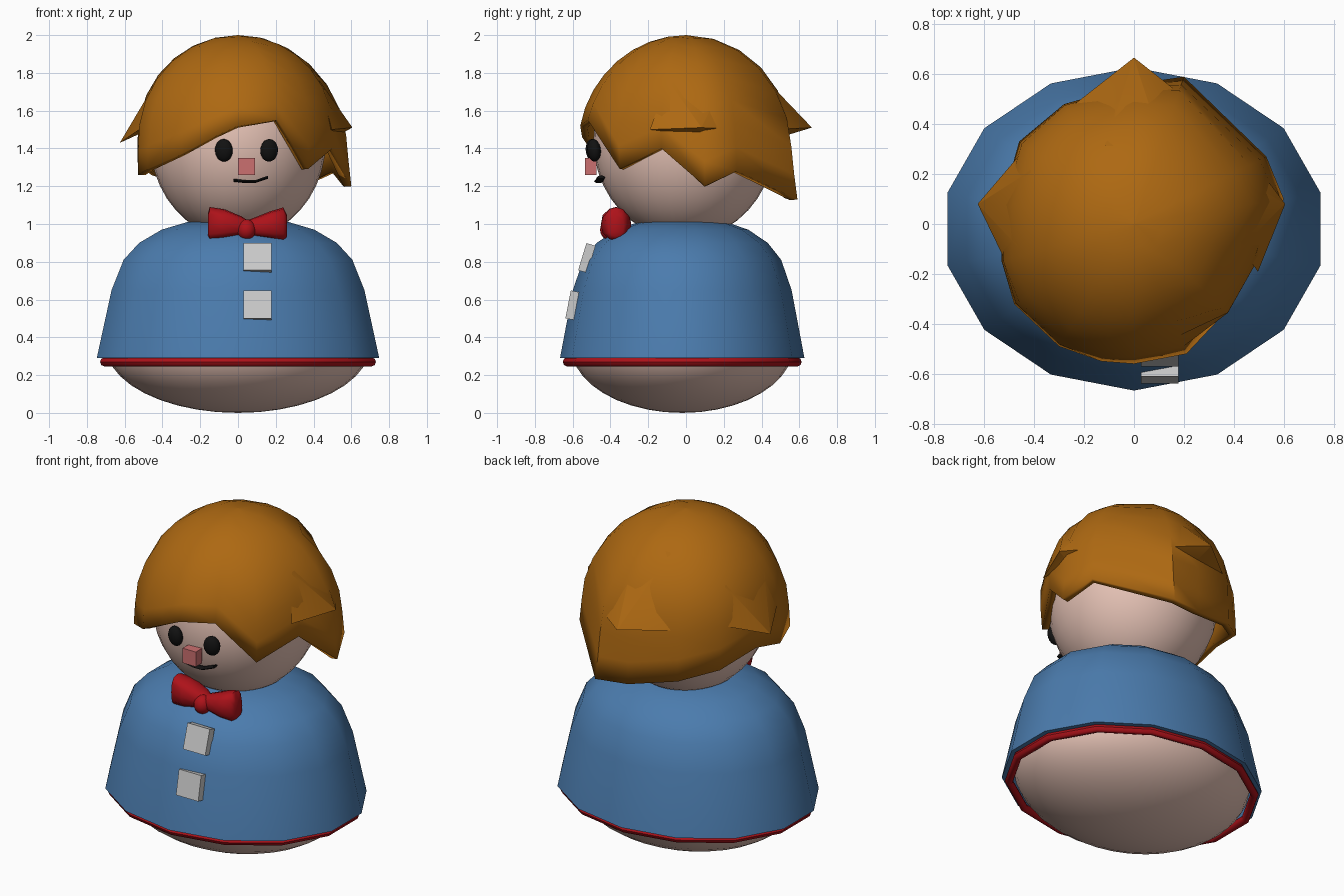
import bpy, bmesh, math
from math import sin, cos, pi, radians
from mathutils import Vector

if "Cube" in bpy.data.objects:
    bpy.data.objects.remove(bpy.data.objects["Cube"])


def mat(name, r, g, b):
    m = bpy.data.materials.new(name)
    m.diffuse_color = (r, g, b, 1)
    m.use_nodes = True
    m.node_tree.nodes["Principled BSDF"].inputs["Base Color"].default_value = m.diffuse_color
    return m


SKIN = mat("skin", .8, .55, .47)
BLUE = mat("blue", .07, .2, .42)
RED = mat("red", .42, .006, .01)
BROWN = mat("brown", .42, .14, .006)
BLACK = mat("black", .006, .006, .006)
PINK = mat("pink", .6, .16, .16)


def finish(ob, name, m=None, angle=None):
    ob.name = name
    if m:
        ob.data.materials.append(m)
    if angle:
        bpy.ops.object.select_all(action='DESELECT')
        ob.select_set(True)
        bpy.context.view_layer.objects.active = ob
        bpy.ops.object.shade_smooth_by_angle(angle=radians(angle))
    return ob


def loft(name, rings, m, angle=None, cap_start=False, cap_end=False):
    """Skin consecutive closed rings of points."""
    bm = bmesh.new()
    vs = [[bm.verts.new(p) for p in r] for r in rings]
    n = len(vs[0])
    for a, b in zip(vs, vs[1:]):
        for i in range(n):
            j = (i + 1) % n
            bm.faces.new((a[i], a[j], b[j], b[i]))
    if cap_start:
        bm.faces.new(vs[0][::-1])
    if cap_end:
        bm.faces.new(vs[-1])
    bmesh.ops.recalc_face_normals(bm, faces=bm.faces)
    me = bpy.data.meshes.new(name)
    bm.to_mesh(me)
    bm.free()
    ob = bpy.data.objects.new(name, me)
    bpy.context.collection.objects.link(ob)
    return finish(ob, name, m, angle)


def ellipsoid(name, loc, scale, m, seg=32, rings=20):
    bpy.ops.mesh.primitive_uv_sphere_add(segments=seg, ring_count=rings, radius=1, location=loc)
    ob = bpy.context.object
    ob.scale = scale
    return finish(ob, name, m, 60)


def box(name, loc, size, tilt=0, m=None):
    bpy.ops.mesh.primitive_cube_add(size=1, location=loc, rotation=(radians(tilt), 0, 0))
    ob = bpy.context.object
    ob.scale = size
    return finish(ob, name, m)


# body and head
ellipsoid("body", (0, -.02, .355), (.7, .59, .355), SKIN)
ellipsoid("head", (0, -.01, 1.44), (.465, .48, .52), SKIN)


def oval(f, z, n=14):
    return [(.767 * f * sin(2 * pi * i / n), -.02 + .647 * f * cos(2 * pi * i / n), z)
            for i in range(n)]


# shirt with the red hem under it
shirt = [(.29, .93), (.29, 1), (.65, .895), (.81, .81), (.9, .7), (.97, .54), (1.01, .36), (1.01, .2)]
loft("shirt", [oval(f, z) for z, f in shirt], BLUE, 50, cap_end=True)
hem = [(.27 + .024 * sin(a * pi / 4), .945 + .032 * cos(a * pi / 4)) for a in range(9)]
loft("hem", [oval(f, z) for z, f in hem], RED, 60)

# buttons
box("button_upper", (.103, -.525, .82), (.15, .05, .15), -17)
box("button_lower", (.103, -.602, .57), (.15, .045, .15), -11)

# face
for side in (-1, 1):
    eye = ellipsoid("eye", (.045 + side * .12, -.495 + .008 * (side + 1) / 2, 1.39),
                    (.048, .035, .06), BLACK, 16, 12)
    eye.rotation_euler = (radians(6), 0, radians(side * 14))
box("nose", (.045, -.505, 1.305), (.09, .06, .09), 0, PINK)
path = [(-.025, -.46, 1.232), (.03, -.465, 1.225), (.09, -.462, 1.224), (.16, -.45, 1.248)]
rings = [[(x, y + .022 * cos(a * pi / 3), z + .009 * sin(a * pi / 3)) for a in range(6)]
         for x, y, z in path]
loft("mouth", rings, BLACK, 60, True, True)

# bow tie: wings lofted along x, knot in the middle
bow = [(-.16, .055, .995, .04), (-.15, .09, 1.0, .06), (-.07, .077, 1.0, .08), (.02, .05, .99, .06),
       (.05, .04, .98, .045), (.09, .05, .985, .06), (.17, .072, .995, .08),
       (.24, .088, 1.0, .06), (.26, .055, .99, .04)]
rings = []
for x, h, zc, d in bow:
    ring = []
    for k in range(12):
        c, s = cos(k * pi / 6), sin(k * pi / 6)
        ring.append((x, -.37 + d * math.copysign(abs(c) ** .75, c),
                     zc + h * math.copysign(abs(s) ** .75, s)))
    rings.append(ring)
loft("bow_tie", rings, RED, 60, True, True)
ellipsoid("bow_knot", (.045, -.405, .97), (.05, .05, .055), RED, 16, 10)

# hair cap: meridians run from the crown to a jagged lower edge
edge = [(0, -.56, 1.52), (.21, -.52, 1.55), (.37, -.35, 1.29), (.5, -.13, 1.4), (.6, .1, 1.2),
        (.53, .27, 1.28), (.2, .59, 1.13), (0, .56, 1.14), (-.28, .48, 1.2), (-.46, .33, 1.26),
        (-.53, .08, 1.32), (-.53, -.15, 1.26), (-.48, -.32, 1.29), (-.3, -.49, 1.37),
        (-.13, -.55, 1.46)]
ZC, RZ, R = 1.45, .55, .545
levels = 8
rings = []
for k in range(1, levels + 1):
    t = k / levels
    ring = []
    for x, y, z in edge:
        end = math.acos((z - ZC) / RZ)
        grow = math.hypot(x, y) / sin(min(end, pi / 2))
        th = t * end
        r = sin(min(th, pi / 2)) * (R + (grow - R) * t ** 2)
        a = math.atan2(y, x)
        ring.append((r * cos(a), r * sin(a), ZC + RZ * cos(th)))
    rings.append(ring)
crown = [(x * .01, y * .01, 2) for x, y, z in rings[0]]
hair = loft("hair", [crown] + rings, BROWN, 40, cap_start=True)
sol = hair.modifiers.new("thickness", 'SOLIDIFY')
sol.thickness = .04
sol.offset = -1


def on_cap(az, z):
    r = R * math.sqrt(max(0, 1 - ((z - ZC) / RZ) ** 2)) * .98
    return Vector((r * cos(az), r * sin(az), z))


# loose pointed locks standing off the cap
def lock(name, tip, top_z, low_z, spread):
    az = math.atan2(tip[1], tip[0])
    left, right = on_cap(az - spread, low_z), on_cap(az + spread, low_z)
    top = [on_cap(az - spread * .7, top_z), on_cap(az + spread * .7, top_z)]
    under = on_cap(az, low_z - .03) * 1
    base = [left, top[0], top[1], right, under]
    tips = [Vector(tip) + (p - under) * .01 for p in base]
    loft(name, [base, tips], BROWN, 40, True, True)


lock("lock_left", (-.625, .08, 1.43), 1.72, 1.52, .5)
lock("lock_right", (.605, .08, 1.51), 1.76, 1.5, .5)
lock("lock_back", (0, .665, 1.51), 1.88, 1.5, .5)
